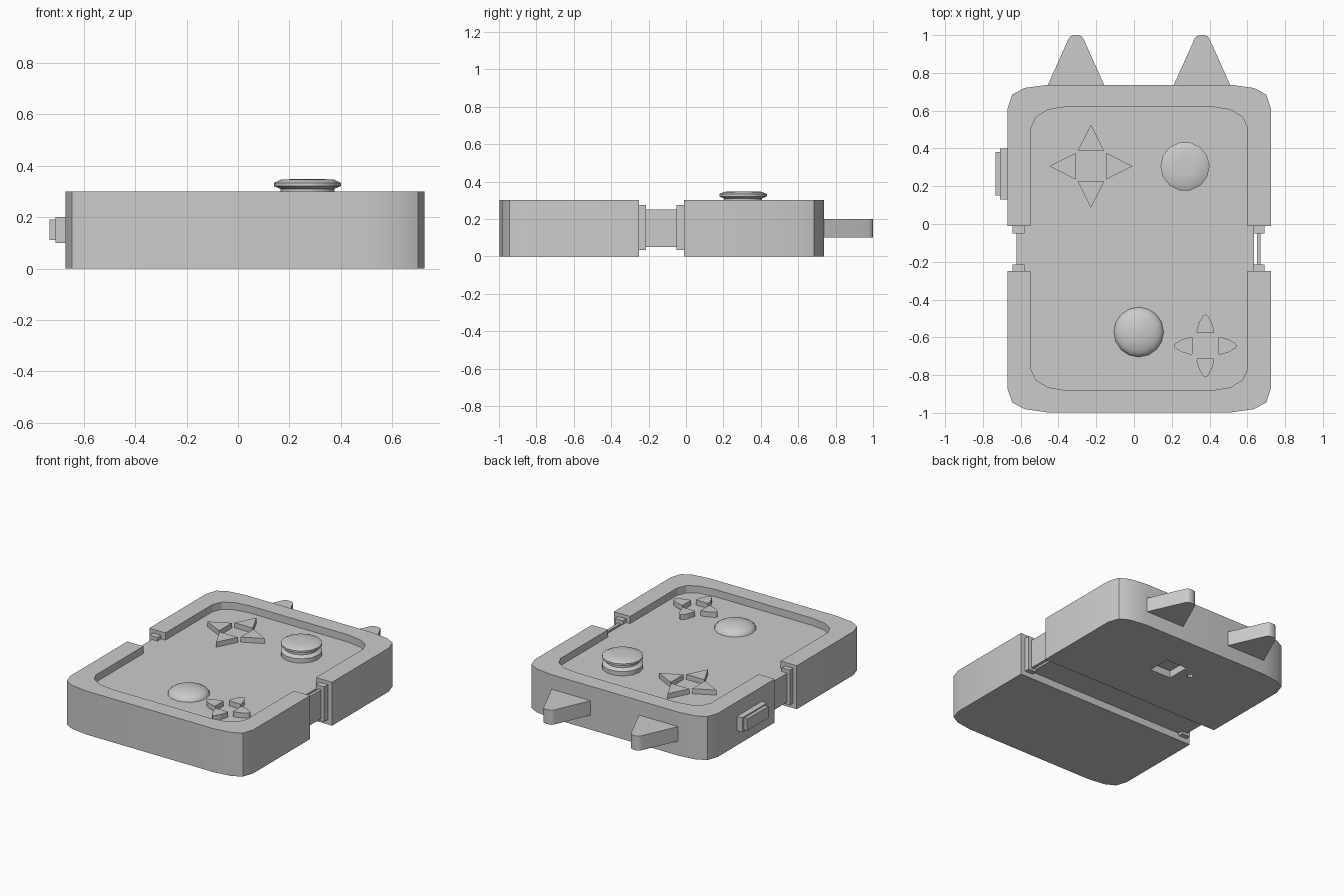
import bpy, bmesh, math

if "Cube" in bpy.data.objects:
    bpy.data.objects.remove(bpy.data.objects["Cube"])

MID_X, MID_Y = 0.0275, -0.13
FLOOR, TOP = 0.25, 0.30


def finish(name, bm, smooth=False):
    bmesh.ops.recalc_face_normals(bm, faces=bm.faces[:])
    me = bpy.data.meshes.new(name)
    bm.to_mesh(me)
    bm.free()
    ob = bpy.data.objects.new(name, me)
    bpy.context.collection.objects.link(ob)
    if smooth:
        bpy.ops.object.select_all(action='DESELECT')
        ob.select_set(True)
        bpy.context.view_layer.objects.active = ob
        bpy.ops.object.shade_smooth_by_angle(angle=math.radians(35))
    return ob


def prism(name, pts, z0, z1, smooth=False):
    bm = bmesh.new()
    f = bm.faces.new([bm.verts.new((x, y, z0)) for x, y in pts])
    r = bmesh.ops.extrude_face_region(bm, geom=[f])
    for v in r['geom']:
        if isinstance(v, bmesh.types.BMVert):
            v.co.z = z1
    return finish(name, bm, smooth)


def box(name, x0, x1, y0, y1, z0, z1):
    return prism(name, [(x0, y0), (x1, y0), (x1, y1), (x0, y1)], z0, z1)


def lathe(name, profile, x, y, sides, smooth=False):
    bm = bmesh.new()
    rings = []
    for r, z in profile:
        rings.append([bm.verts.new((x + r * math.cos(2 * math.pi * i / sides),
                                    y + r * math.sin(2 * math.pi * i / sides), z))
                      for i in range(sides)])
    for a, b in zip(rings, rings[1:]):
        for i in range(sides):
            j = (i + 1) % sides
            bm.faces.new((a[i], a[j], b[j], b[i]))
    bm.faces.new(rings[0])
    bm.faces.new(rings[-1])
    return finish(name, bm, smooth)


def cut(ob, cutter):
    m = ob.modifiers.new("cut", 'BOOLEAN')
    m.operation, m.solver, m.object = 'DIFFERENCE', 'EXACT', cutter
    bpy.context.view_layer.objects.active = ob
    bpy.ops.object.modifier_apply(modifier=m.name)
    bpy.data.objects.remove(cutter)


def outline(left, front):
    # mirror the left half of a profile across the width, flip for the front case
    pts = left + [(2 * MID_X - x, y) for x, y in reversed(left)]
    return [(x, 2 * MID_Y - y) for x, y in pts] if front else pts


# Two case halves with open-ended recesses
outer = [(-0.67, -0.01), (-0.67, 0.61), (-0.645, 0.685), (-0.58, 0.72), (-0.46, 0.737)]
inner = [(-0.547, -0.05), (-0.547, 0.505), (-0.52, 0.565), (-0.455, 0.605), (-0.35, 0.622)]
cases = {}
for name, front in (("back_case", False), ("front_case", True)):
    ob = prism(name, outline(outer, front), 0, TOP, True)
    cut(ob, prism("recess_cutter", outline(inner, front), FLOOR, 0.4))
    cases[name] = ob

# Square port and small hole on the underside
cut(cases["back_case"], box("port_cutter", -0.03, 0.13, 0.32, 0.48, -0.1, 0.05))
cut(cases["back_case"], lathe("hole_cutter", [(0.02, -0.1), (0.02, 0.03)], -0.11, 0.42, 8))

# Centre panel joining the halves, with hinges at each side
box("centre_panel", -0.585, 0.635, -0.25, -0.01, 0.05, FLOOR)
for side, x0, x1, p0, p1 in (("left", -0.642, -0.58, -0.622, -0.585),
                             ("right", 0.63, 0.692, 0.65, 0.67)):
    box(side + "_hinge_plate", p0, p1, -0.23, -0.03, 0.05, FLOOR)
    box(side + "_hinge_collar_back", x0, x1, -0.05, -0.01, 0.033, 0.275)
    box(side + "_hinge_collar_front", x0, x1, -0.255, -0.215, 0.033, 0.275)

# Pointed ears on the back edge
for side, cx in (("left", -0.307), ("right", 0.36)):
    half = [(0.152, 0.73), (0.042, 0.975), (0.032, 0.992), (0.015, 1.0)]
    prism(side + "_ear", [(cx + x, y) for x, y in half] +
          [(cx - x, y) for x, y in reversed(half)], 0.1, 0.2, True)

# Stepped side button
box("side_button_base", -0.71, -0.665, 0.13, 0.40, 0.10, 0.20)
box("side_button_cap", -0.733, -0.705, 0.15, 0.382, 0.11, 0.19)

# Thumb stick and dome button
lathe("thumb_stick", [(0.13, FLOOR - 0.005), (0.13, 0.28), (0.105, 0.295), (0.105, 0.31),
                      (0.13, 0.32), (0.13, 0.333), (0.105, 0.345), (0.05, 0.348)],
      0.27, 0.305, 14, True)
dome = [(0.132 * math.cos(a), FLOOR + 0.049 * math.sin(a))
        for a in [math.pi / 2 * i / 6 for i in range(6)]] + [(0.004, FLOOR + 0.049)]
lathe("dome_button", dome, 0.025, -0.572, 16, True)


# Four-way arrow buttons
def arrows(name, cx, cy, half, z):
    shape = half + [(x, -y) for x, y in reversed(half) if y]
    for i in range(4):
        c, s = round(math.cos(i * math.pi / 2)), round(math.sin(i * math.pi / 2))
        prism(f"{name}_{i + 1}", [(cx + x * c - y * s, cy + x * s + y * c)
                                  for x, y in shape], FLOOR - 0.005, z)


arrows("large_arrow", -0.228, 0.306, [(0.082, -0.07), (0.22, 0)], 0.285)
arrows("small_arrow", 0.378, -0.645,
       [(0.068, -0.044), (0.078, -0.047), (0.125, -0.033), (0.16, -0.012), (0.167, 0)], 0.285)
